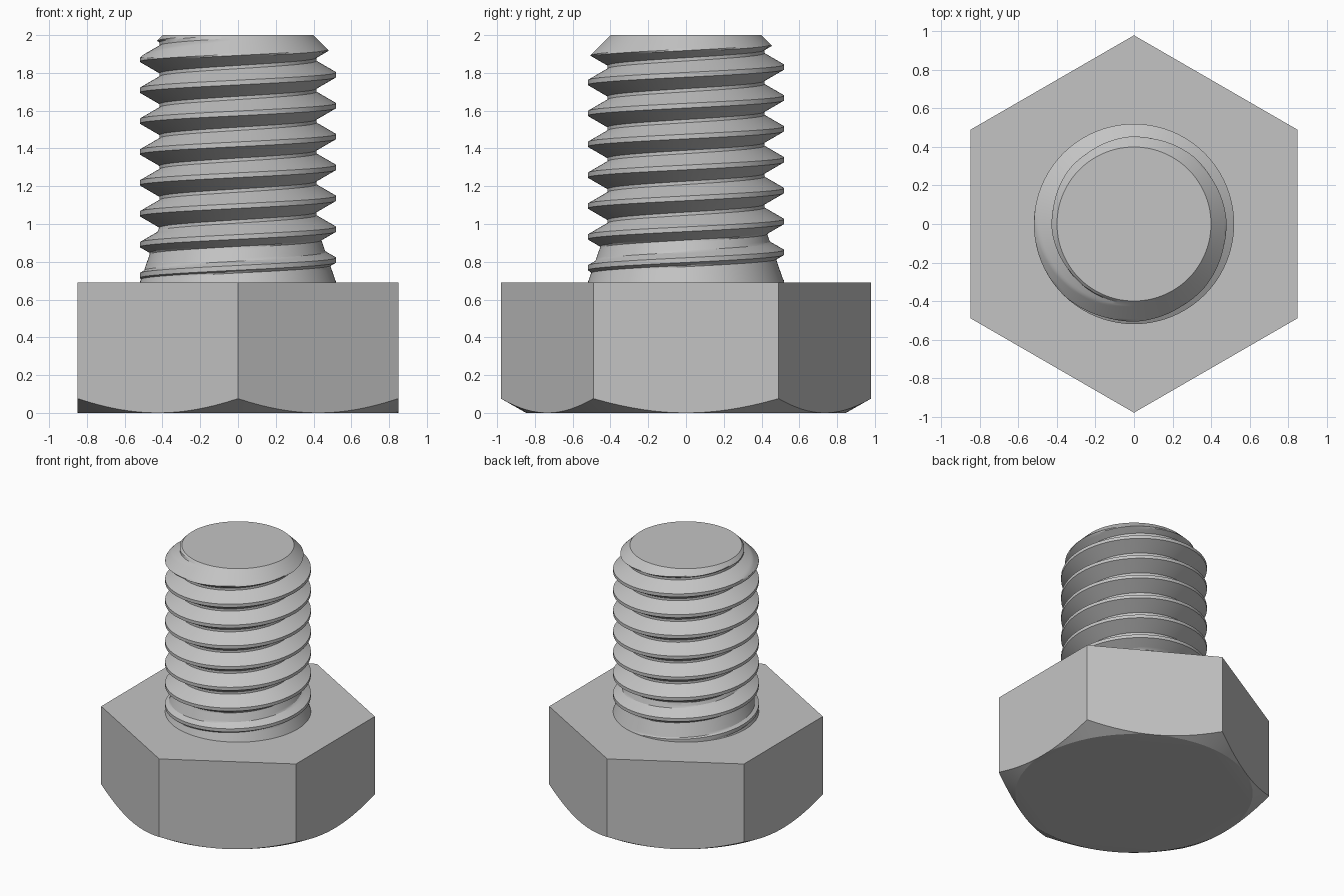
import bpy, bmesh, math

if "Cube" in bpy.data.objects:
    bpy.data.objects.remove(bpy.data.objects["Cube"])

HEAD_TOP, TIP = 0.69, 2.0
CORNER = 0.98                        # hexagon corner radius
FLAT = CORNER * math.cos(math.pi / 6)
MAJOR, ROOT, PITCH = 0.52, 0.415, 0.1635
CREST_Z = 1.79                       # height of a crest at angle 0
A = 0.0125                           # half width of the crest
B = A + (MAJOR - ROOT) * math.tan(math.pi / 6)   # where the flank meets the root

steel = bpy.data.materials.new("steel grey")
steel.diffuse_color = (0.55, 0.55, 0.55, 1)
steel.use_nodes = True
steel.node_tree.nodes["Principled BSDF"].inputs["Base Color"].default_value = steel.diffuse_color


def polar(r, t, z):
    return (r * math.cos(t), r * math.sin(t), z)


def finish(name, bm):
    bmesh.ops.remove_doubles(bm, verts=bm.verts, dist=1e-5)
    bmesh.ops.recalc_face_normals(bm, faces=bm.faces)
    mesh = bpy.data.meshes.new(name)
    bm.to_mesh(mesh)
    bm.free()
    mesh.materials.append(steel)
    obj = bpy.data.objects.new(name, mesh)
    bpy.context.collection.objects.link(obj)
    bpy.ops.object.select_all(action='DESELECT')
    obj.select_set(True)
    bpy.context.view_layer.objects.active = obj
    bpy.ops.object.shade_smooth_by_angle(angle=math.radians(22))
    return obj


# Hexagonal head with a conical chamfer underneath
bm = bmesh.new()
SEG = 16
top, edge, disc = [], [], []
for i in range(6 * SEG):
    t = math.pi / 6 + i * math.tau / (6 * SEG)
    local = (i % SEG) / SEG * math.pi / 3 - math.pi / 6
    r = FLAT / math.cos(local)
    edge.append(bm.verts.new(polar(r, t, (r - FLAT) * 0.577)))
    disc.append(bm.verts.new(polar(FLAT - 0.002, t, 0)))
    if i % SEG == 0:
        top.append(bm.verts.new(polar(r, t, HEAD_TOP)))
n = len(edge)
for i in range(n):
    j = (i + 1) % n
    bm.faces.new((edge[i], disc[i], disc[j], edge[j]))
for k in range(6):
    lower = [edge[(k * SEG + s) % n] for s in range(SEG + 1)]
    bm.faces.new(lower + [top[(k + 1) % 6], top[k]])
bm.faces.new(top)
bm.faces.new(disc[::-1])
finish("hex_head", bm)


# Threaded shank: helical grid, with run-out cone at the head and chamfered tip
def radius(t, z):
    u = (z - CREST_Z) / PITCH - t / math.tau
    d = abs(u - round(u)) * PITCH
    thread = max(ROOT, MAJOR - max(0, d - A) / math.tan(math.pi / 6))
    runout = MAJOR - 0.35 * (z - HEAD_TOP)
    return min(max(thread, runout), 0.40 + TIP - z)


offsets = [-B + (B - A) * k / 8 for k in range(9)]
offsets += [-A / 3, A / 3]
offsets += [A + (B - A) * k / 8 for k in range(9)]
PER = len(offsets)
COLS = 120
bm = bmesh.new()
grid = []
for c in range(COLS):
    t = c * math.tau / COLS
    column = []
    for turn in range(-9, 4):
        for off in offsets:
            z = CREST_Z + PITCH * (turn + t / math.tau) + off
            z = min(max(z, HEAD_TOP), TIP)
            column.append(bm.verts.new(polar(radius(t, z), t, z)))
    grid.append(column)
rows = len(grid[0])
for c in range(COLS):
    wrap = c == COLS - 1
    nxt, shift = (grid[0], PER) if wrap else (grid[c + 1], 0)
    for i in range(rows - 1 - shift):
        quad = (grid[c][i], nxt[i + shift], nxt[i + 1 + shift], grid[c][i + 1])
        zs = [v.co.z for v in quad]
        if max(zs) - min(zs) > 1e-6:
            bm.faces.new(quad)
loose = [v for v in bm.verts if not v.link_faces]
bmesh.ops.delete(bm, geom=loose, context='VERTS')
bmesh.ops.remove_doubles(bm, verts=bm.verts, dist=1e-5)
# Flat end of the shank
rim = [e for e in bm.edges if e.is_boundary and all(v.co.z > TIP - 1e-4 for v in e.verts)]
bmesh.ops.contextual_create(bm, geom=rim)
finish("threaded_shank", bm)
